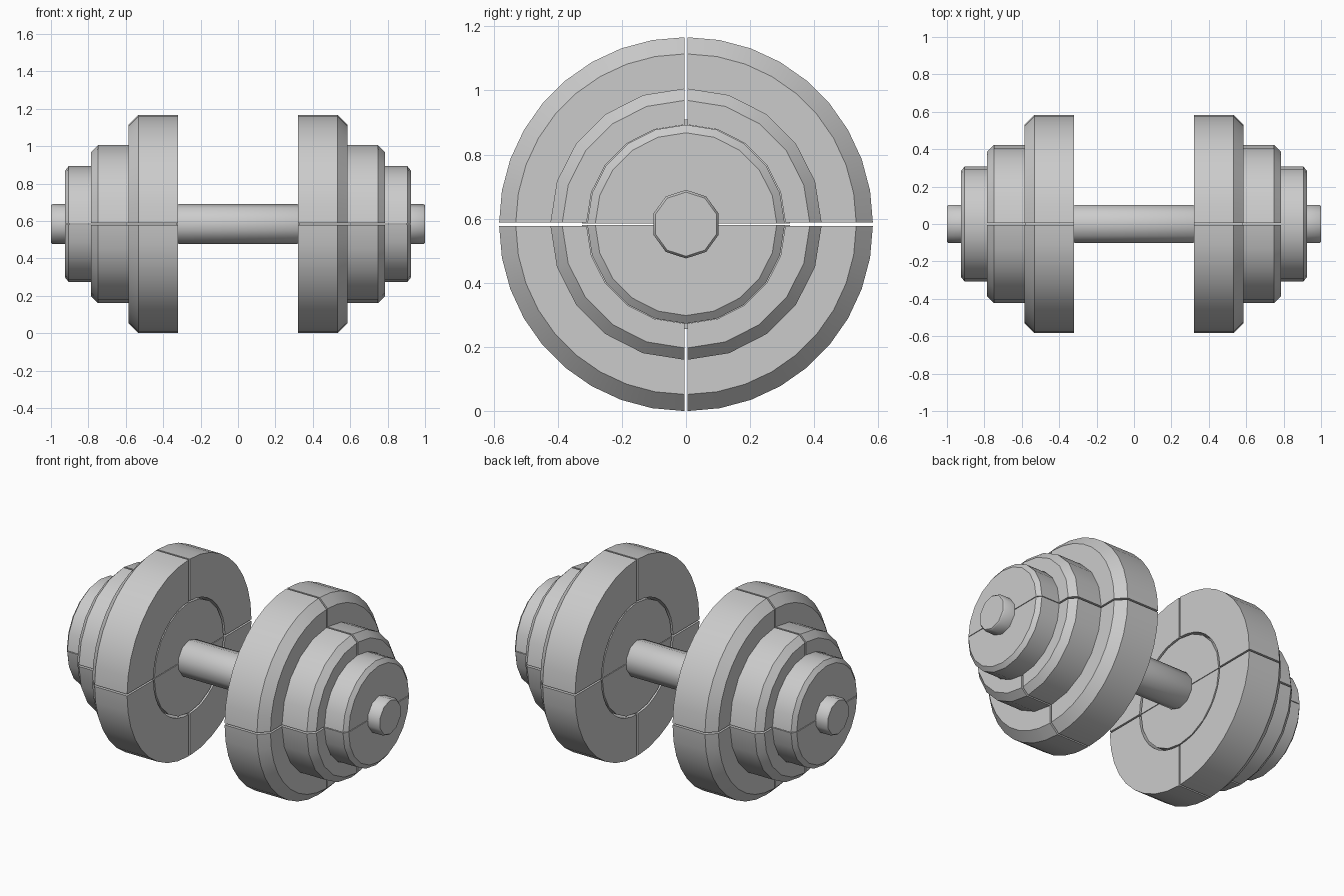
import bpy, bmesh, math

cube = bpy.data.objects.get("Cube")
if cube:
    bpy.data.objects.remove(cube)

R = 0.583    # outer radius, also the axle height
GAP = 0.005  # half width of the seams between plate quarters

grey = bpy.data.materials.new("grey_metal")
grey.use_nodes = True
grey.diffuse_color = (0.6, 0.6, 0.6, 1)
grey.node_tree.nodes["Principled BSDF"].inputs["Base Color"].default_value = (0.6, 0.6, 0.6, 1)


def sector(name, profile, side, start, sweep, steps, shift=0.0, smooth=25):
    """Sweep a closed (x, radius) profile around the x axle; shift opens a seam."""
    bm = bmesh.new()
    full = sweep == 360
    a0, da = math.radians(start), math.radians(sweep) / steps
    mid = a0 + math.radians(sweep) / 2
    oy, oz = shift * math.cos(mid), shift * math.sin(mid)
    rings = []
    for i in range(steps if full else steps + 1):
        a = a0 + i * da
        rings.append([bm.verts.new((side * x, oy + r * math.cos(a), R + oz + r * math.sin(a)))
                      for x, r in profile])
    n = len(profile)
    for i in range(steps):
        p, q = rings[i], rings[(i + 1) % len(rings)]
        for j in range(n):
            k = (j + 1) % n
            bm.faces.new((p[j], p[k], q[k], q[j]))
    if not full:
        bm.faces.new(rings[0])
        bm.faces.new(rings[-1])
    bmesh.ops.remove_doubles(bm, verts=bm.verts, dist=1e-5)
    bmesh.ops.dissolve_degenerate(bm, edges=bm.edges, dist=1e-5)
    bmesh.ops.recalc_face_normals(bm, faces=bm.faces)
    mesh = bpy.data.meshes.new(name)
    bm.to_mesh(mesh)
    bm.free()
    mesh.materials.append(grey)
    obj = bpy.data.objects.new(name, mesh)
    bpy.context.collection.objects.link(obj)
    bpy.ops.object.select_all(action="DESELECT")
    obj.select_set(True)
    bpy.context.view_layer.objects.active = obj
    bpy.ops.object.shade_smooth_by_angle(angle=math.radians(smooth))


def plate(x0, x1, hole, radius, bevel):
    """Ring profile with a chamfer on its outer rim."""
    r = radius - GAP
    return [(x0, hole), (x0, r), (x1 - bevel, r), (x1, r - bevel), (x1, hole)]


large = plate(0.32, 0.585, 0.33, R, 0.052)
medium = plate(0.585, 0.785, 0.305, 0.423, 0.037)
core = [(0.322, 0), (0.322, 0.325), (0.58, 0.325), (0.58, 0.308),
        (0.905, 0.308), (0.925, 0.283), (0.925, 0)]

for side, label in ((1, "left"), (-1, "right")):
    # Plates split in quarters
    for q in range(4):
        sector(f"{label}_large_plate_{q + 1}", large, side, 90 * q, 90, 9, GAP * math.sqrt(2))
        sector(f"{label}_medium_plate_{q + 1}", medium, side, 90 * q, 90, 5, GAP * math.sqrt(2))
    # Core with the small plate, split in an upper and a lower half
    for h, half in enumerate(("upper", "lower")):
        sector(f"{label}_{half}_small_plate", core, side, 180 * h, 180, 10, 0.002)
    # Axle end
    end = [(0.9, 0), (0.9, 0.107), (0.992, 0.107), (1, 0.1), (1, 0)]
    sector(f"{label}_axle_end", end, side, 90, 360, 10, smooth=40)

# Grip between the plates
grip = [(-0.33, 0), (-0.33, 0.1), (-0.315, 0.107), (0.315, 0.107), (0.33, 0.1), (0.33, 0)]
sector("grip", grip, 1, 90, 360, 10, smooth=40)
